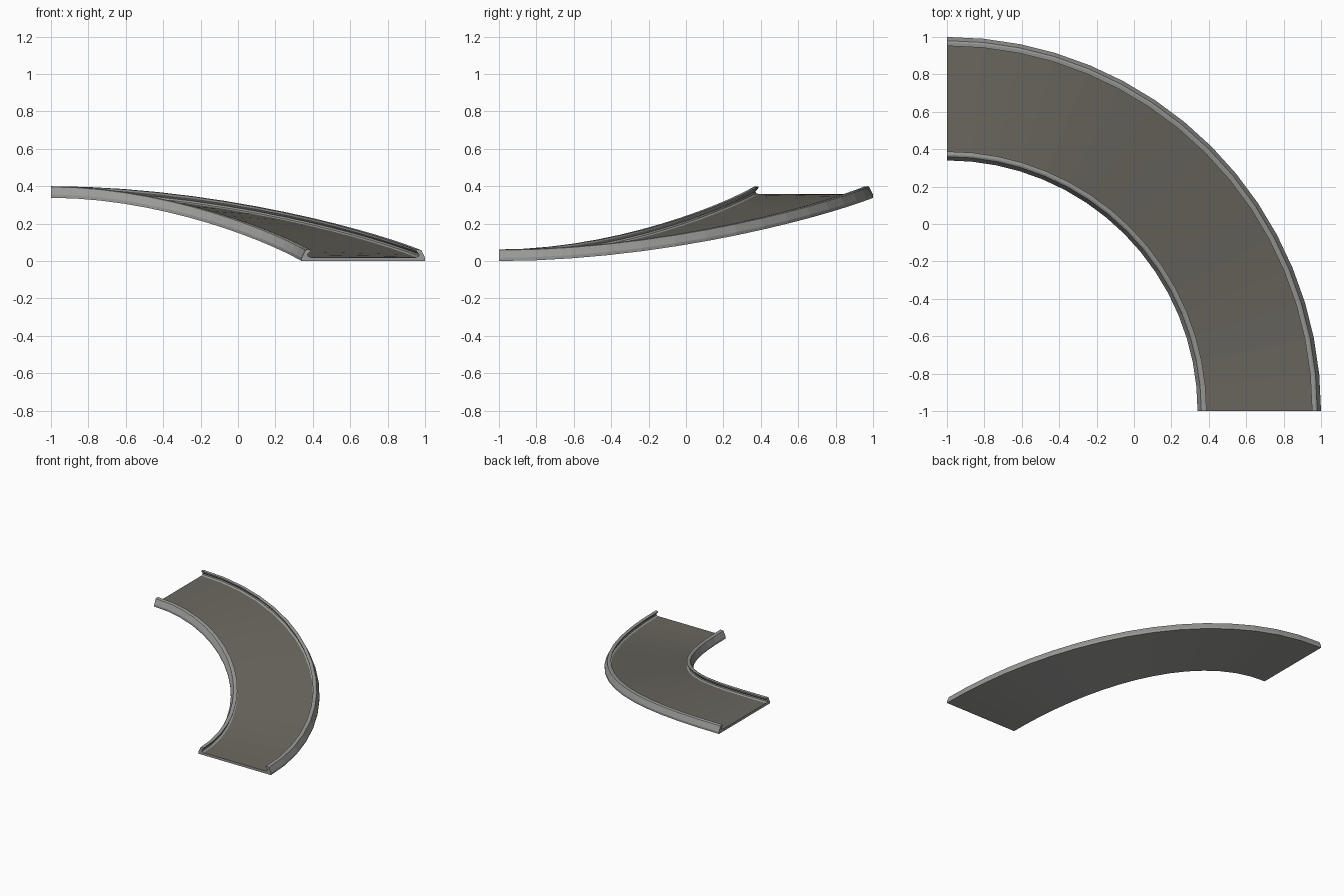
import bpy, bmesh, math

if "Cube" in bpy.data.objects:
    bpy.data.objects.remove(bpy.data.objects["Cube"])

SEGMENTS = 16
RISE = 0.338
CENTRE = (-1.0, -1.0)
R_MID, HALF = 1.67, 0.33   # centre line radius, half width of the road


def material(name, rgb):
    m = bpy.data.materials.new(name)
    m.diffuse_color = (*rgb, 1)
    m.use_nodes = True
    m.node_tree.nodes["Principled BSDF"].inputs["Base Color"].default_value = m.diffuse_color
    return m


rail_grey = material("rail grey", (0.32, 0.32, 0.31))
road_grey = material("road warm grey", (0.145, 0.137, 0.115))


def sweep(name, profile, base_mat, special=None, special_edges=()):
    """Sweep a closed (offset, height) profile along a rising quarter turn."""
    bm = bmesh.new()
    rings = []
    for i in range(SEGMENTS + 1):
        t = i / SEGMENTS
        a = t * math.pi / 2
        z0 = RISE * t * t * (3 - 2 * t)      # level at both ends
        rings.append([bm.verts.new((CENTRE[0] + (R_MID + o) * math.cos(a),
                                    CENTRE[1] + (R_MID + o) * math.sin(a),
                                    z0 + h)) for o, h in profile])
    n = len(profile)
    for r0, r1 in zip(rings, rings[1:]):
        for k in range(n):
            j = (k + 1) % n
            f = bm.faces.new((r0[k], r0[j], r1[j], r1[k]))
            f.material_index = 1 if k in special_edges else 0
    bm.faces.new(rings[0])
    bm.faces.new(rings[-1])
    bmesh.ops.recalc_face_normals(bm, faces=bm.faces)
    me = bpy.data.meshes.new(name)
    bm.to_mesh(me)
    bm.free()
    me.materials.append(base_mat)
    if special:
        me.materials.append(special)
    ob = bpy.data.objects.new(name, me)
    bpy.context.collection.objects.link(ob)
    return ob


# Channel cross-section: right half with a hooked rail, then its mirror image
right = [(HALF, 0.0), (HALF, 0.017), (HALF - 0.02, 0.058), (HALF - 0.03, 0.062),
         (HALF - 0.048, 0.060), (HALF - 0.046, 0.050), (HALF - 0.032, 0.036),
         (HALF - 0.034, 0.026), (HALF - 0.048, 0.020)]
left = [(-o, h) for o, h in reversed(right)]

# Only the road surface between the rails is warm grey
sweep("curved_ramp", right + left, rail_grey, road_grey,
      special_edges=(len(right) - 1,))
